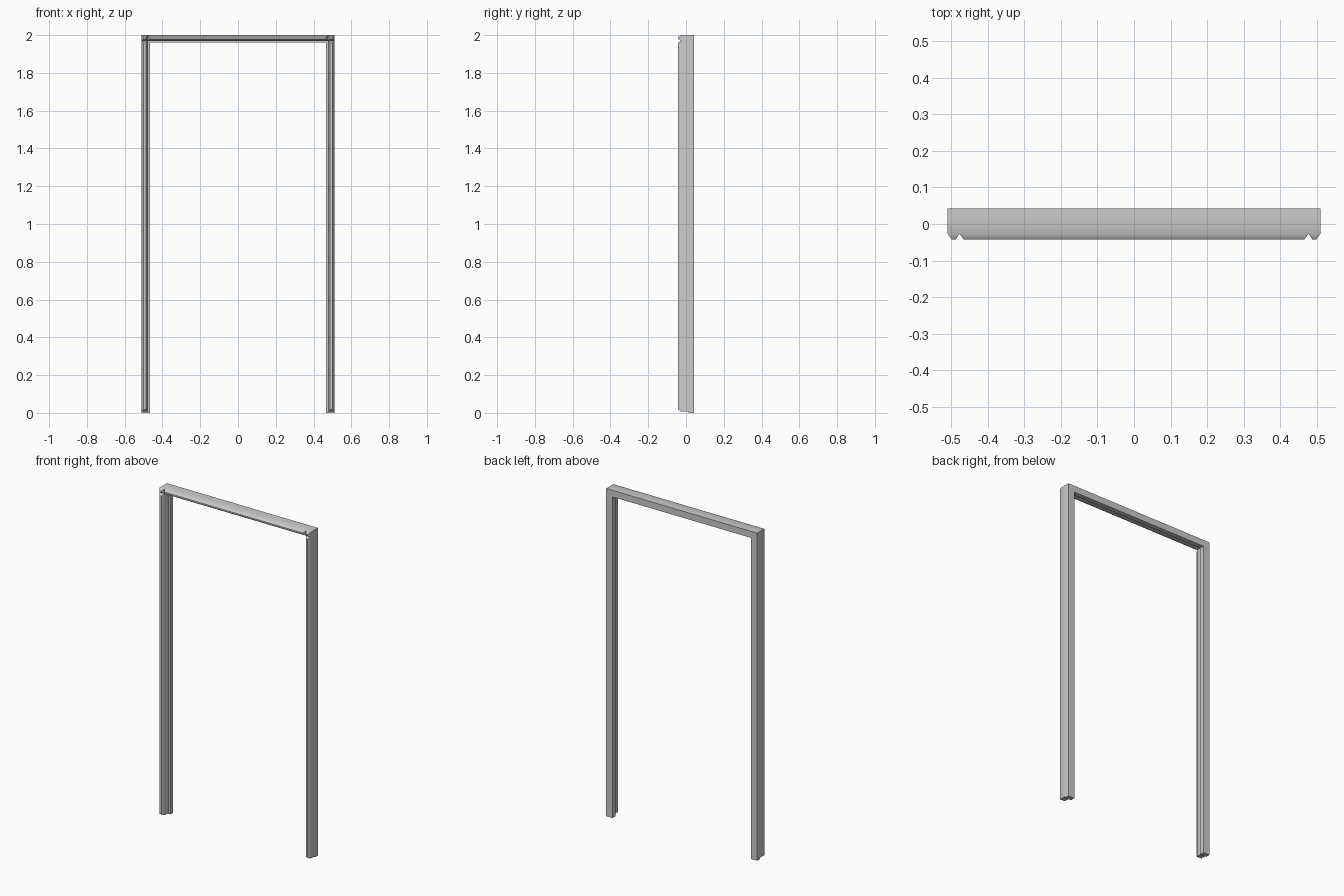
import bpy, bmesh, math

if "Cube" in bpy.data.objects:
    bpy.data.objects.remove(bpy.data.objects["Cube"])

W, H = 0.51, 2.0                    # half width, height
FRONT, SHOULDER, STEP, BACK = -0.042, -0.027, 0.014, 0.042
IN_X, IN_Z = 0.467, 1.96            # opening of the rear casing
MX, MZ = 0.4775, 1.970              # inner limits of the front moulding
FOOT = 0.008                        # moulding stops just above the floor
CH = 0.0105                         # width of the bevelled front edge


def finish(name, bm):
    bmesh.ops.recalc_face_normals(bm, faces=bm.faces)
    me = bpy.data.meshes.new(name)
    bm.to_mesh(me)
    bm.free()
    ob = bpy.data.objects.new(name, me)
    bpy.context.collection.objects.link(ob)
    return ob


def moulding(name, x0, x1, z0, z1):
    """Bar facing -y whose front edges are bevelled on all four sides."""
    bm = bmesh.new()
    rings = []
    for y, i in ((STEP, 0), (SHOULDER, 0), (FRONT, CH)):
        rings.append([bm.verts.new(p) for p in (
            (x0 + i, y, z0 + i), (x1 - i, y, z0 + i),
            (x1 - i, y, z1 - i), (x0 + i, y, z1 - i))])
    for a, b in zip(rings, rings[1:]):
        for k in range(4):
            n = (k + 1) % 4
            bm.faces.new((a[k], a[n], b[n], b[k]))
    bm.faces.new(rings[0])
    bm.faces.new(rings[-1])
    ob = finish(name, bm)
    bpy.ops.object.select_all(action='DESELECT')
    bpy.context.view_layer.objects.active = ob
    ob.select_set(True)
    bpy.ops.object.shade_smooth_by_angle(angle=math.radians(40))
    return ob


# Rear casing: one U-shaped outline extruded in depth
bm = bmesh.new()
outline = [(-W, 0), (-W, H), (W, H), (W, 0),
           (IN_X, 0), (IN_X, IN_Z), (-IN_X, IN_Z), (-IN_X, 0)]
face = bm.faces.new([bm.verts.new((x, STEP, z)) for x, z in outline])
ext = bmesh.ops.extrude_face_region(bm, geom=[face])
verts = [g for g in ext["geom"] if isinstance(g, bmesh.types.BMVert)]
bmesh.ops.translate(bm, verts=verts, vec=(0, BACK - STEP, 0))
finish("rear_casing", bm)

# Front mouldings: header, then a post and corner block on each side
moulding("header_moulding", -MX, MX, MZ, H)
for side, s in (("left", -1), ("right", 1)):
    x0, x1 = sorted((s * MX, s * W))
    moulding(side + "_post_moulding", x0, x1, FOOT, MZ)
    moulding(side + "_corner_block", x0, x1, MZ, H)
